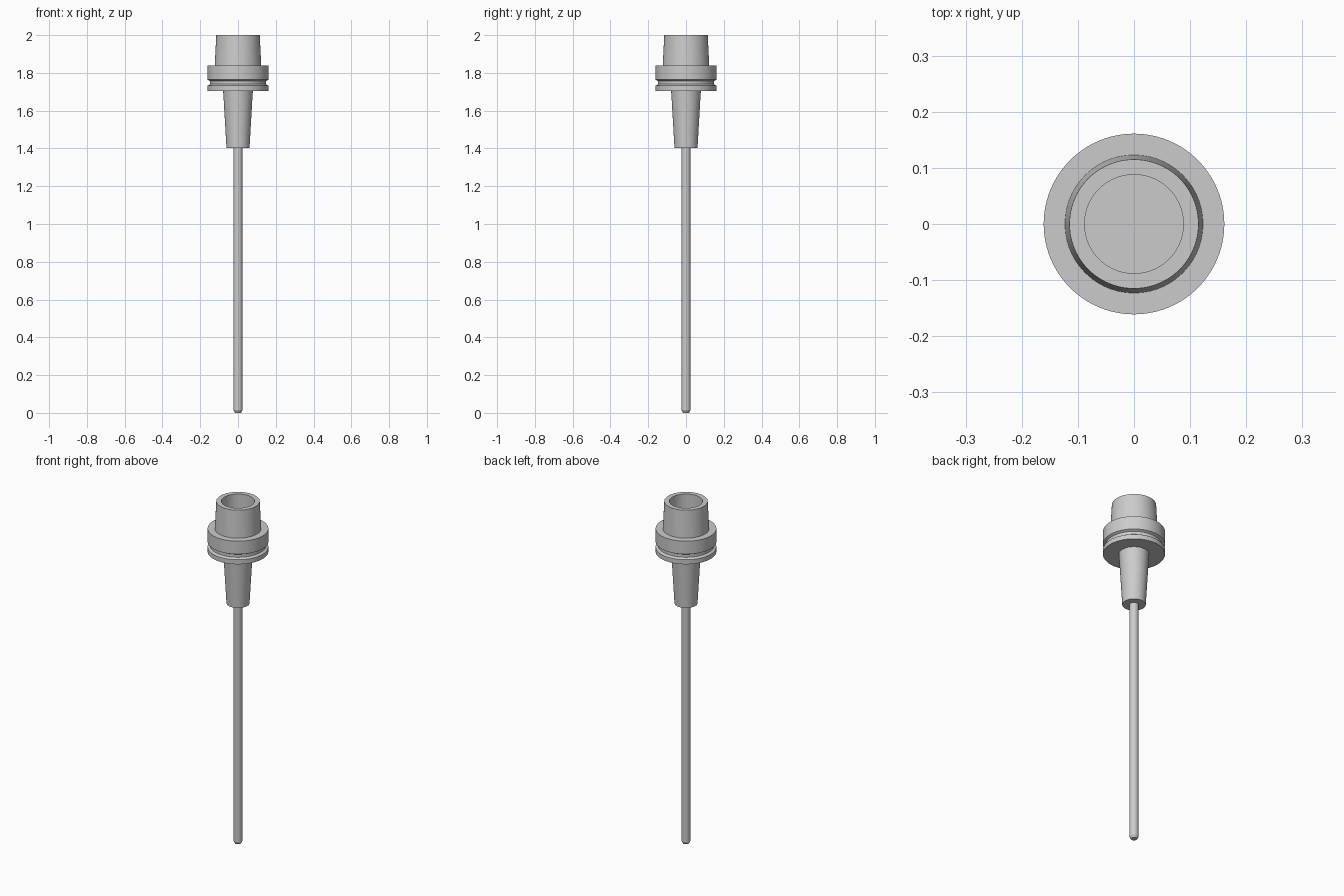
import bpy
import bmesh
import math

cube = bpy.data.objects.get("Cube")
if cube:
    bpy.data.objects.remove(cube, do_unlink=True)

# One plain steel colour
steel = bpy.data.materials.new("steel grey")
steel.use_nodes = True
colour = (0.6, 0.6, 0.6, 1)
steel.diffuse_color = colour
steel.node_tree.nodes["Principled BSDF"].inputs["Base Color"].default_value = colour


def lathe(name, profile, steps=96):
    """Spin a (radius, height) profile around the z axis."""
    bm = bmesh.new()
    verts = [bm.verts.new((r, 0, z)) for r, z in profile]
    edges = [bm.edges.new(pair) for pair in zip(verts, verts[1:])]
    bmesh.ops.spin(bm, geom=verts + edges, cent=(0, 0, 0), axis=(0, 0, 1),
                   angle=math.tau, steps=steps)
    bmesh.ops.remove_doubles(bm, verts=bm.verts[:], dist=1e-5)
    bmesh.ops.recalc_face_normals(bm, faces=bm.faces[:])
    mesh = bpy.data.meshes.new(name)
    bm.to_mesh(mesh)
    bm.free()
    mesh.materials.append(steel)
    obj = bpy.data.objects.new(name, mesh)
    bpy.context.collection.objects.link(obj)
    bpy.ops.object.select_all(action="DESELECT")
    obj.select_set(True)
    bpy.context.view_layer.objects.active = obj
    bpy.ops.object.shade_smooth_by_angle(angle=math.radians(25))
    return obj


# Holder: tapered nose, grooved flange, hollow tapered shank
nose = [(0, 1.403), (0.061, 1.403), (0.077, 1.68), (0.079, 1.705)]
flange = [(0.161, 1.705), (0.161, 1.732), (0.148, 1.74), (0.148, 1.757),
          (0.161, 1.764), (0.161, 1.84)]
shank = [(0.123, 1.84), (0.115, 2.0), (0.088, 2.0), (0.088, 1.84), (0, 1.84)]
lathe("tool_holder", nose + flange + shank)

# Long rod with a chamfered tip
lathe("cutting_rod", [(0, 0), (0.016, 0), (0.024, 0.014), (0.024, 1.41), (0, 1.41)], 48)
